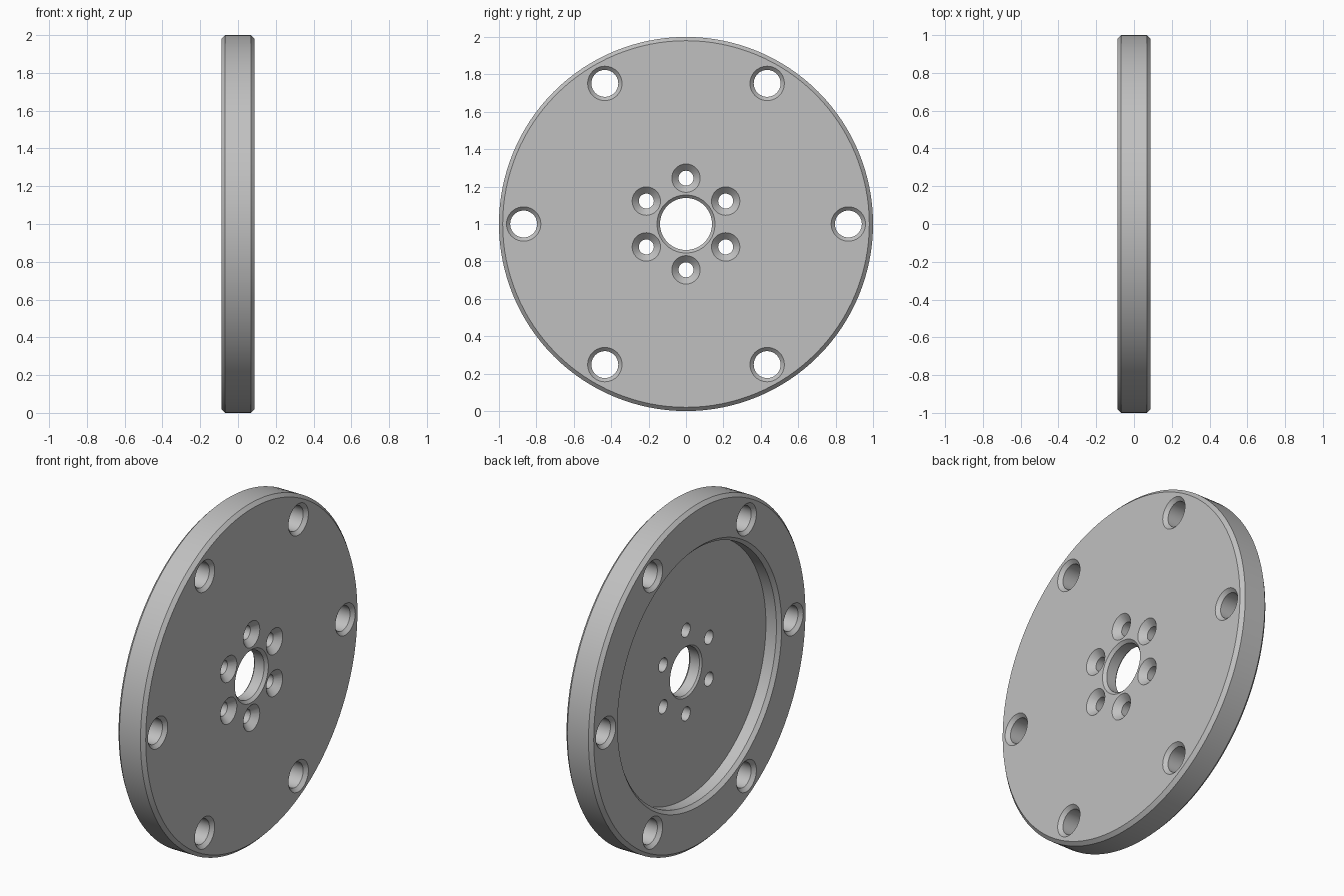
import bpy, bmesh, math
from mathutils import Matrix, Vector

old = bpy.data.objects.get("Cube")
if old:
    bpy.data.objects.remove(old, do_unlink=True)

HALF = 0.088      # half of the disc thickness
FLOOR = 0.0       # x of the recess floor
EDGE = 0.02       # chamfer size

metal = bpy.data.materials.new("plain grey metal")
metal.use_nodes = True
grey = (0.53, 0.53, 0.53, 1)
metal.diffuse_color = grey
metal.node_tree.nodes["Principled BSDF"].inputs["Base Color"].default_value = grey


def lathe(bm, profile, steps, y=0, z=0):
    """Revolve (x, radius) points about an x-parallel axis through y, z."""
    centre = Vector((0, y, z))
    rings = []
    for i in range(steps):
        turn = Matrix.Rotation(math.tau * i / steps, 3, 'X')
        rings.append([bm.verts.new(centre + turn @ Vector((x, 0, r))) for x, r in profile])
    n = len(profile)
    for i in range(steps):
        a, b = rings[i], rings[(i + 1) % steps]
        for j in range(n):
            k = (j + 1) % n
            bm.faces.new((a[j], a[k], b[k], b[j]))


def cutter(bm, profile, steps, y, z):
    """Solid revolved cutter, closed by flat end caps."""
    rings = []
    for x, r in profile:
        rings.append([bm.verts.new((x, y + r * math.sin(math.tau * i / steps),
                                    z + r * math.cos(math.tau * i / steps))) for i in range(steps)])
    for a, b in zip(rings, rings[1:]):
        for i in range(steps):
            k = (i + 1) % steps
            bm.faces.new((a[i], a[k], b[k], b[i]))
    bm.faces.new(rings[0])
    bm.faces.new(rings[-1])


def finish(name, bm):
    bmesh.ops.recalc_face_normals(bm, faces=bm.faces)
    mesh = bpy.data.meshes.new(name)
    bm.to_mesh(mesh)
    bm.free()
    mesh.materials.append(metal)
    obj = bpy.data.objects.new(name, mesh)
    bpy.context.collection.objects.link(obj)
    return obj


# Disc with chamfered rim, centre bore and recessed back
bore, recess = 0.139, 0.74
bm = bmesh.new()
lathe(bm, [(HALF, bore + 0.016), (HALF, 1 - EDGE), (HALF - EDGE, 1), (EDGE - HALF, 1),
           (-HALF, 1 - EDGE), (-HALF, recess + EDGE), (EDGE - HALF, recess),
           (FLOOR, recess), (FLOOR, bore + 0.01), (FLOOR + 0.01, bore),
           (HALF - 0.016, bore)], 128, z=1)
disc = finish("flange_disc", bm)

# Two rings of six chamfered holes
bm = bmesh.new()
OUT = 0.02
for i in range(6):
    a = math.radians(60 * i)
    hole, big = 0.072, 0.092
    c = big - hole
    cutter(bm, [(-HALF - OUT, big + OUT), (c - HALF, hole), (HALF - c, hole),
                (HALF + OUT, big + OUT)], 40, 0.868 * math.cos(a), 1 + 0.868 * math.sin(a))
    a += math.radians(30)
    hole, big = 0.04, 0.076
    cutter(bm, [(FLOOR - OUT, hole), (HALF - big + hole, hole), (HALF + OUT, big + OUT)],
           32, 0.245 * math.cos(a), 1 + 0.245 * math.sin(a))
holes = finish("hole_cutters", bm)
holes.hide_render = True

# Cut the holes, then drop the cutters
bpy.context.view_layer.objects.active = disc
mod = disc.modifiers.new("holes", 'BOOLEAN')
mod.object = holes
mod.operation = 'DIFFERENCE'
mod.solver = 'EXACT'
bpy.ops.object.modifier_apply(modifier=mod.name)
bpy.data.objects.remove(holes, do_unlink=True)

# Smooth round walls, crisp edges
bpy.ops.object.select_all(action='DESELECT')
disc.select_set(True)
bpy.ops.object.shade_smooth_by_angle(angle=math.radians(25))
